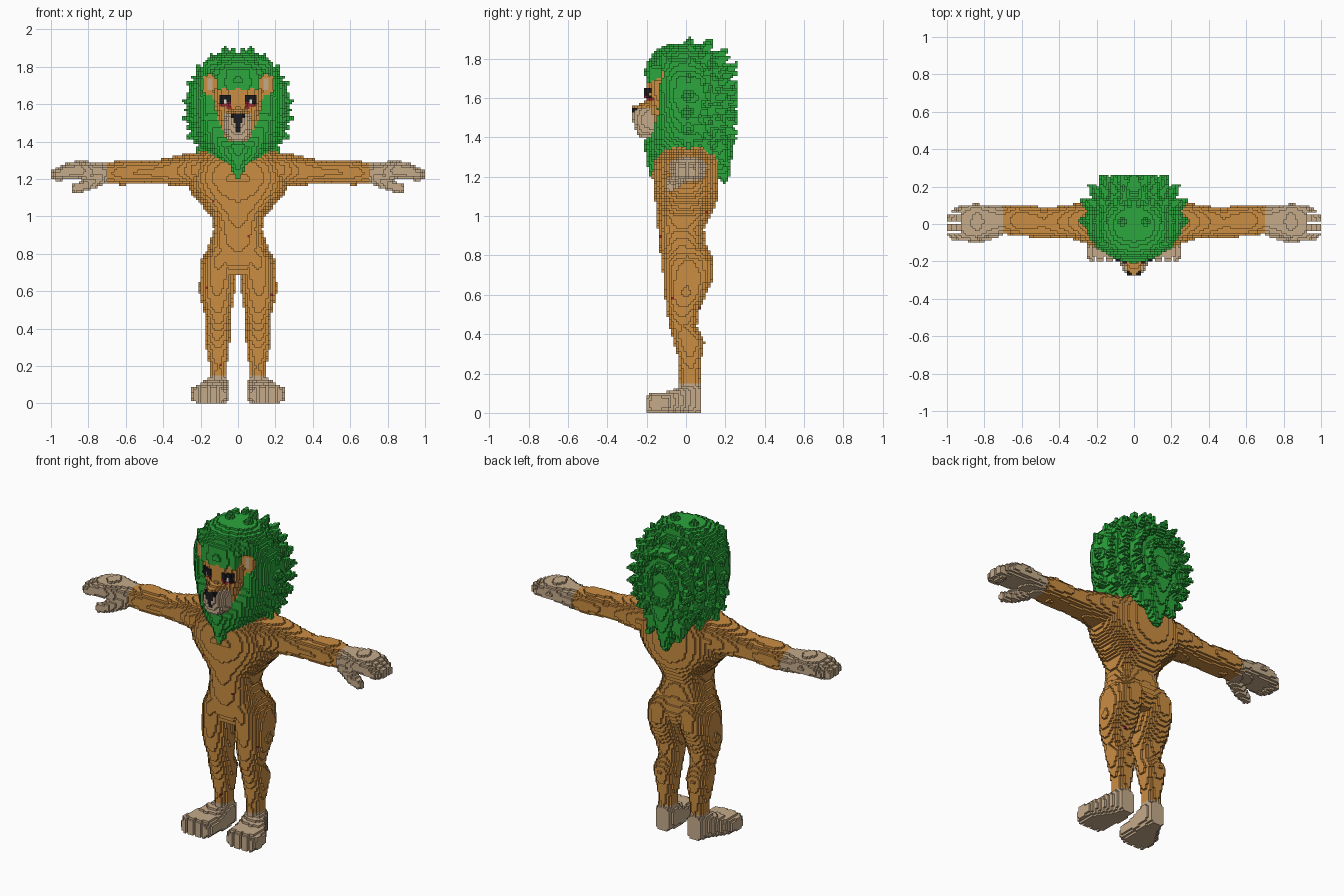
import bpy, math, random
from mathutils import Vector

if "Cube" in bpy.data.objects:
    bpy.data.objects.remove(bpy.data.objects["Cube"])

H = 0.0125                     # edge of one block
random.seed(4)
COLOURS = {
    "orange fur": (0.60, 0.27, 0.055), "tan paw": (0.56, 0.41, 0.26),
    "green mane": (0.025, 0.38, 0.045), "black": (0.012, 0.012, 0.014),
    "red": (0.30, 0.02, 0.03), "white": (0.75, 0.75, 0.72)}
NAMES = list(COLOURS)
ORANGE, TAN, GREEN, BLACK, RED, WHITE = range(6)
mats = []
for n, c in COLOURS.items():
    m = bpy.data.materials.new(n)
    m.diffuse_color = (*c, 1)
    m.use_nodes = True
    m.node_tree.nodes["Principled BSDF"].inputs["Base Color"].default_value = m.diffuse_color
    mats.append(m)

cells = {}                     # right half: block index -> (part, colour)


def idx(v):
    return int(math.floor(v / H + 1e-6))


def fill(part, lo, hi, inside, colour):
    """Fill every block of a box whose centre passes the test."""
    for i in range(max(0, idx(lo[0])), idx(hi[0]) + 1):
        for j in range(idx(lo[1]), idx(hi[1]) + 1):
            for k in range(max(0, idx(lo[2])), idx(hi[2]) + 1):
                p = ((i + .5) * H, (j + .5) * H, (k + .5) * H)
                if inside(p):
                    cells[i, j, k] = (part, colour(p) if callable(colour) else colour)


def loft(part, axis, rows, colour, power=2.2):
    """Rounded sections along an axis; row = position, centre a, centre b, radius a, radius b."""
    a, b = [n for n in range(3) if n != axis]

    def inside(p):
        t = p[axis]
        for r, s in zip(rows, rows[1:]):
            if r[0] <= t <= s[0]:
                f = (t - r[0]) / (s[0] - r[0])
                ca, cb, ra, rb = (u + (v - u) * f for u, v in zip(r[1:], s[1:]))
                return abs((p[a] - ca) / ra) ** power + abs((p[b] - cb) / rb) ** power <= 1
        return False
    lo, hi = [0] * 3, [0] * 3
    lo[axis], hi[axis] = rows[0][0], rows[-1][0]
    for n, c, r in ((a, 1, 3), (b, 2, 4)):
        lo[n] = min(q[c] - q[r] for q in rows)
        hi[n] = max(q[c] + q[r] for q in rows)
    fill(part, lo, hi, inside, colour)


def cone(part, a, b, r0, r1, colour):
    """Tapered rod from a to b."""
    a, b = Vector(a), Vector(b)
    d = b - a

    def inside(p):
        q = Vector(p) - a
        t = q.dot(d) / d.length_squared
        return 0 <= t <= 1 and (q - d * t).length <= r0 + (r1 - r0) * t
    fill(part, [min(u, v) - r0 for u, v in zip(a, b)],
         [max(u, v) + r0 for u, v in zip(a, b)], inside, colour)


def carve(test):
    for c in [c for c in cells if test(*((n + .5) * H for n in c))]:
        del cells[c]


def paint(grid, x0, x1, z0, z1, colour, raised=0, back=False):
    """Colour the outermost blocks of a rectangle, optionally one block proud."""
    js = range(30, -30, -1) if back else range(-30, 30)
    for i in range(idx(x0), idx(x1)):
        for k in range(idx(z0), idx(z1)):
            j = next((j for j in js if (i, j, k) in grid), None)
            if j is not None:
                grid[i, j - raised, k] = (grid[i, j, k][0], colour)


# mane core
loft("mane", 2, [
    (1.22, 0, .01, .05, .18), (1.32, 0, .01, .16, .205), (1.40, 0, .02, .215, .215),
    (1.50, 0, .025, .245, .215), (1.60, 0, .02, .26, .21), (1.70, 0, .01, .25, .21),
    (1.78, 0, -.01, .215, .19), (1.84, 0, -.01, .165, .145), (1.88, 0, 0, .09, .07)], GREEN)
# mane tufts: rings of spikes, the rear ones swept back
ring = [76, 60, 42, 24, 7, -9, -26, -42]
for scale, y0, y1, turn in ((1, .0, .02, 0), (.95, .06, .13, 8), (.8, .09, .215, 0),
                            (.58, .1, .262, 9), (.3, .1, .265, 0)):
    for ang in ring + [-58, -74]:
        if scale == 1 and ang < -45:
            continue
        t = math.radians(ang + turn)
        s = scale * random.uniform(.97, 1.0)
        x, z = math.cos(t) * s, math.sin(t) * s
        cone("mane", (x * .2, y0, 1.57 + z * .24), (x * .306, y1, 1.575 + z * .352),
             .062, .008, GREEN)
# beard tip, fringe tufts and nape tip
cone("mane", (0, -.13, 1.36), (0, -.175, 1.2), .09, .012, GREEN)
cone("mane", (0, .14, 1.42), (0, .2, 1.17), .12, .015, GREEN)
cone("mane", (.08, .13, 1.4), (.1, .215, 1.25), .08, .01, GREEN)
for x in (0, .07, .13):
    cone("mane", (x, -.08, 1.8), (x * .9, -.2 + x * .35, 1.71), .07, .03, GREEN)


# openings in the mane for the face and the ears
def in_face(x, y, z):
    cheek = -.13 - max(0, 1.56 - z) * .3
    w = .13 - max(0, 1.55 - z) * .35
    return 1.40 < z < 1.68 and x < w + .04 and y < cheek


carve(lambda x, y, z: in_face(x, y, z) or
      (y < -.085 and ((x - .155) / .048) ** 2 + ((z - 1.705) / .06) ** 2 < 1))

# torso
loft("torso", 2, [
    (.69, 0, .005, .14, .10), (.75, 0, .005, .185, .13), (.85, 0, -.015, .155, .12),
    (.93, 0, -.025, .13, .118), (1.0, 0, -.01, .145, .138), (1.07, 0, 0, .205, .155),
    (1.13, 0, 0, .255, .162), (1.20, 0, -.003, .272, .168), (1.28, 0, 0, .25, .165),
    (1.335, 0, .01, .215, .14), (1.36, 0, .01, .16, .1)], ORANGE, 2.5)

# legs
loft("leg", 2, [
    (.10, .105, .015, .048, .052), (.20, .105, .02, .045, .052), (.28, .108, .02, .06, .06),
    (.36, .11, .017, .07, .078), (.44, .105, -.015, .063, .07), (.52, .11, -.018, .08, .082),
    (.60, .112, -.003, .096, .106), (.68, .108, .01, .097, .126), (.77, .1, .01, .095, .133),
    (.84, .085, 0, .07, .115)], lambda p: TAN if p[2] < .15 else ORANGE)
# feet with toe gaps
loft("foot", 1, [
    (-.205, .152, .042, .08, .045), (-.17, .153, .05, .1, .052), (-.1, .15, .05, .1, .054),
    (-.04, .128, .06, .08, .066), (.02, .11, .075, .06, .08), (.07, .105, .07, .046, .07)],
    TAN, 3)
carve(lambda x, y, z: y < -.17 and z < .12 and
      any(abs(x - g) < H * .5 for g in (.106, .156, .206)))

# arms
loft("arm", 0, [
    (.16, 0, 1.25, .12, .095), (.24, .005, 1.25, .115, .093), (.32, .013, 1.245, .095, .082),
    (.40, .01, 1.24, .085, .068), (.48, .01, 1.235, .08, .06), (.56, .015, 1.235, .084, .065),
    (.63, .02, 1.235, .082, .067), (.70, .02, 1.228, .073, .055)], ORANGE)
# hands, finger gaps and thumb
loft("hand", 0, [
    (.70, .02, 1.228, .078, .056), (.76, .015, 1.235, .08, .052), (.84, .01, 1.248, .098, .051),
    (.92, .005, 1.24, .095, .045), (.97, -.003, 1.225, .08, .034), (1.0, -.005, 1.223, .055, .024)],
    TAN, 2.4)
carve(lambda x, y, z: x > .93 and any(abs(y - g) < H * .5 for g in (-.044, .006, .056)))
cone("hand", (.73, -.03, 1.21), (.83, -.07, 1.16), .04, .033, TAN)
cone("hand", (.81, -.065, 1.165), (.885, -.085, 1.145), .032, .022, TAN)

# head
loft("head", 2, [
    (1.38, 0, -.1, .06, .08), (1.45, 0, -.1, .09, .085), (1.55, 0, -.1, .118, .09),
    (1.62, 0, -.1, .132, .1), (1.68, 0, -.1, .135, .095), (1.72, 0, -.08, .1, .08)], ORANGE, 2.6)
# muzzle: tan jaw, orange bridge
loft("muzzle", 1, [
    (-.275, 0, 1.525, .03, .03), (-.25, 0, 1.49, .055, .075), (-.22, 0, 1.485, .07, .09),
    (-.16, 0, 1.50, .08, .105)],
    lambda p: ORANGE if p[2] > 1.55 + p[0] * .1 else TAN, 2.4)
# nose, mouth line, eyes
paint(cells, 0, .0375, 1.525, 1.55, BLACK)
paint(cells, 0, .025, 1.5, 1.525, BLACK)
paint(cells, 0, .0125, 1.45, 1.5, BLACK)
paint(cells, .0375, .1, 1.5875, 1.6, RED)
paint(cells, .0375, .1, 1.6, 1.65, BLACK, 1)
paint(cells, .0625, .075, 1.6, 1.625, WHITE)
paint(cells, .0375, .0625, 1.575, 1.6125, RED)
# ears with tan hollow
loft("ear", 1, [(-.13, .152, 1.705, .04, .055), (-.06, .152, 1.705, .04, .055)], ORANGE)
paint(cells, .1375, .1625, 1.675, 1.7375, TAN)

# mirror to the left half, then scatter tiny red nicks on the fur
full = dict(cells)
full.update({(-1 - i, j, k): v for (i, j, k), v in cells.items()})
for x, z, back in ((-.1375, 1.075, False), (.05, .8875, False), (-.1, .2, False),
                   (-.175, .6125, False), (.175, .575, False), (.1, 1.0125, True),
                   (.1125, .525, True)):
    paint(full, x, x + H, z, z + H, RED, 0, back)

# one blocky mesh per part, outer faces only
SIDES = {(1, 0, 0): ((1, 0, 0), (1, 1, 0), (1, 1, 1), (1, 0, 1)),
         (-1, 0, 0): ((0, 0, 0), (0, 0, 1), (0, 1, 1), (0, 1, 0)),
         (0, 1, 0): ((0, 1, 0), (0, 1, 1), (1, 1, 1), (1, 1, 0)),
         (0, -1, 0): ((0, 0, 0), (1, 0, 0), (1, 0, 1), (0, 0, 1)),
         (0, 0, 1): ((0, 0, 1), (1, 0, 1), (1, 1, 1), (0, 1, 1)),
         (0, 0, -1): ((0, 0, 0), (0, 1, 0), (1, 1, 0), (1, 0, 0))}
parts = {}
for (i, j, k), (part, col) in full.items():
    if part in ("leg", "foot", "arm", "hand", "ear"):
        part = ("right_" if i >= 0 else "left_") + part
    verts, faces, cols = parts.setdefault(part, ({}, [], []))
    for (a, b, c), quad in SIDES.items():
        if (i + a, j + b, k + c) not in full:
            faces.append([verts.setdefault((i + u, j + v, k + w), len(verts))
                          for u, v, w in quad])
            cols.append(col)
for part, (verts, faces, cols) in parts.items():
    mesh = bpy.data.meshes.new(part)
    mesh.from_pydata([(x * H, y * H, z * H) for x, y, z in verts], [], faces)
    used = sorted(set(cols))
    for c in used:
        mesh.materials.append(mats[c])
    mesh.polygons.foreach_set("material_index", [used.index(c) for c in cols])
    mesh.update()
    bpy.context.collection.objects.link(bpy.data.objects.new(part, mesh))
